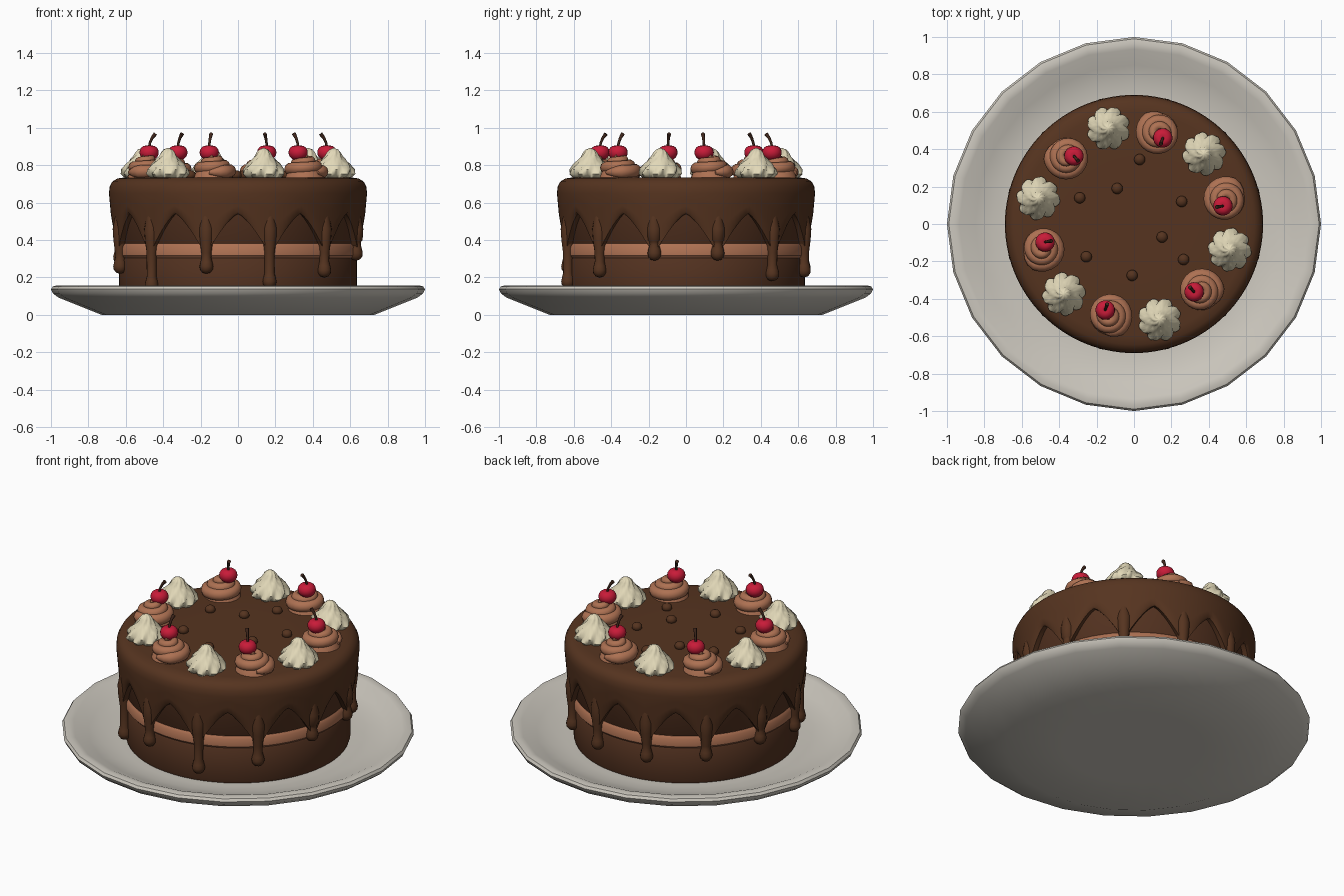
import bpy, bmesh, math
from math import sin, cos, pi, radians
from mathutils import Vector, Matrix

if "Cube" in bpy.data.objects:
    bpy.data.objects.remove(bpy.data.objects["Cube"])


def material(name, rgb):
    m = bpy.data.materials.new(name)
    m.diffuse_color = (*rgb, 1)
    m.use_nodes = True
    m.node_tree.nodes["Principled BSDF"].inputs["Base Color"].default_value = m.diffuse_color
    return m


GLAZE = material("dark chocolate glaze", (0.092, 0.034, 0.014))
SPONGE = material("chocolate sponge", (0.085, 0.031, 0.014))
MOUSSE = material("milk chocolate cream", (0.42, 0.165, 0.085))
CREAM = material("vanilla cream", (0.76, 0.69, 0.48))
CHERRY = material("cherry red", (0.58, 0.011, 0.04))
STEM = material("stem brown", (0.05, 0.019, 0.011))
PLATE = material("stoneware", (0.60, 0.57, 0.51))


def loft(name, rings, mat, angle=40, place=None):
    """Skin a list of equal-length closed rings, cap both ends."""
    bm = bmesh.new()
    vs = [[bm.verts.new(p) for p in ring] for ring in rings]
    n = len(vs[0])
    for a, b in zip(vs, vs[1:]):
        for i in range(n):
            j = (i + 1) % n
            bm.faces.new((a[i], a[j], b[j], b[i]))
    bm.faces.new(vs[0])
    bm.faces.new(vs[-1])
    bmesh.ops.recalc_face_normals(bm, faces=bm.faces)
    me = bpy.data.meshes.new(name)
    bm.to_mesh(me)
    bm.free()
    me.materials.append(mat)
    ob = bpy.data.objects.new(name, me)
    bpy.context.collection.objects.link(ob)
    if place is not None:
        ob.matrix_world = place
    bpy.ops.object.select_all(action='DESELECT')
    ob.select_set(True)
    bpy.context.view_layer.objects.active = ob
    bpy.ops.object.shade_smooth_by_angle(angle=radians(angle))
    return ob


def lathe(name, profile, n, mat, angle=40, place=None):
    rings = [[(r * cos(2 * pi * i / n), r * sin(2 * pi * i / n), z) for i in range(n)]
             for r, z in profile]
    return loft(name, rings, mat, angle, place)


def tube(name, path, radii, n, mat, place=None):
    """Sweep a circle along a path with varying radius."""
    pts = [Vector(p) for p in path]
    rings = []
    for k, p in enumerate(pts):
        t = (pts[min(k + 1, len(pts) - 1)] - pts[max(k - 1, 0)]).normalized()
        side = t.cross(Vector((0, 0, 1)))
        side = side.normalized() if side.length > 1e-4 else Vector((0, 1, 0))
        up = side.cross(t)
        rings.append([p + radii[k] * (cos(2 * pi * i / n) * side + sin(2 * pi * i / n) * up)
                      for i in range(n)])
    return loft(name, rings, mat, 60, place)


def ball(r, sz, dent=0.0, n=10):
    """Profile of a squashed sphere with an optional dimple on top."""
    out = []
    for k in range(n + 1):
        a = -pi / 2 + pi * k / n
        z = r * sz * sin(a)
        if k > n * 0.6:
            z -= dent * (1 - cos(a)) ** 2
        out.append((max(r * cos(a), 0.001), z))
    return out


def spot(deg, r, z):
    """Place on the cake top, local x pointing outwards."""
    a = radians(deg)
    return Matrix.Translation((r * cos(a), r * sin(a), z)) @ Matrix.Rotation(a, 4, 'Z')


# Plate
lathe("plate", [(0.4, 0), (0.73, 0), (0.85, 0.048), (0.96, 0.092), (0.99, 0.115), (1, 0.137),
                (0.99, 0.152), (0.965, 0.158), (0.935, 0.152), (0.85, 0.115), (0.76, 0.092),
                (0.68, 0.085), (0.3, 0.085)], 24, PLATE)

# Sponge layers and filling
lathe("lower_sponge", [(0.3, 0.08), (0.63, 0.08), (0.637, 0.1), (0.637, 0.295), (0.625, 0.312),
                       (0.3, 0.312)], 64, SPONGE)
lathe("filling", [(0.3, 0.305), (0.635, 0.305), (0.647, 0.318), (0.647, 0.365), (0.635, 0.38),
                  (0.3, 0.38)], 64, MOUSSE)
lathe("upper_sponge", [(0.3, 0.375), (0.63, 0.375), (0.637, 0.385), (0.637, 0.68), (0.3, 0.68)],
      64, SPONGE)

# Glaze with a pointed-arch lower edge
N = 192


def edge(i):
    u = abs((360 * i / N + 15) % 30 - 15) / 15
    return 0.54 - 0.22 * u ** 1.35


def glaze_ring(fn):
    out = []
    for i in range(N):
        r, z = fn(i)
        a = 2 * pi * i / N
        out.append((r * cos(a), r * sin(a), z))
    return out


def side(f):
    def fn(i):
        z = 0.65 + (edge(i) - 0.65) * f
        return 0.69 - 0.09 * (0.65 - z), z
    return fn


rings = [glaze_ring(lambda i, p=p: p) for p in
         [(0.3, 0.735), (0.6, 0.735), (0.645, 0.729), (0.672, 0.712), (0.686, 0.685)]]
rings += [glaze_ring(side(f)) for f in (0, 0.3, 0.6, 0.9)]
rings.append(glaze_ring(lambda i: (0.667, edge(i))))
rings.append(glaze_ring(lambda i: (0.632, edge(i) + 0.01)))
rings.append(glaze_ring(lambda i: (0.625, 0.7)))
loft("glaze", rings, GLAZE, 50)

# Drips: one between each pair of arches, with their own lengths
ENDS = [0.29, 0.18, 0.20, 0.21, 0.23, 0.27, 0.22, 0.12, 0.22, 0.14, 0.20, 0.29]
for k, b in enumerate(ENDS):
    prof = [(0.003, b), (0.022, b + 0.006), (0.034, b + 0.022), (0.037, b + 0.04),
            (0.032, b + 0.062), (0.026, b + 0.085), (0.027, max(b + 0.1, 0.33)),
            (0.036, 0.40), (0.04, 0.46), (0.02, 0.56)]
    lathe(f"drip_{k}", prof, 14, GLAZE, 60, spot(15 + 30 * k, 0.653, 0))

# Piped rosette path: a spiral winding up and inwards
STEPS = 64
spiral, thick = [], []
for k in range(STEPS + 1):
    t = k / STEPS
    a = 2 * pi * 2.9 * t
    r = 0.09 * (1 - t) ** 0.85 + 0.004
    spiral.append((r * cos(a), r * sin(a), 0.028 + 0.085 * t))
    thick.append((0.037 - 0.017 * t) * min(1, 0.3 + k / 4))

for k in range(6):
    deg = 15 + 60 * k
    # Milk chocolate rosette
    at = spot(deg, 0.505, 0.733)
    tube(f"rosette_{k}", spiral, thick, 10, MOUSSE, at)
    lathe(f"rosette_core_{k}", [(0.105, 0), (0.09, 0.04), (0.05, 0.08), (0.02, 0.105)],
          20, MOUSSE, 60, at)
    # Cherry with an inward leaning stem
    at = spot(deg - 3.5, 0.485, 0.868)
    lathe(f"cherry_{k}", ball(0.052, 0.86, 0.012), 18, CHERRY, 70, at)
    tube(f"cherry_stem_{k}", [(0, 0, 0.025), (-0.004, 0, 0.05), (-0.016, 0, 0.077), (-0.034, 0, 0.1)],
         [0.007, 0.007, 0.008, 0.011], 8, STEM, at)
    # Vanilla star-piped kiss with twisted flutes
    rings = []
    for r, z, tw in [(0.085, 0, 0), (0.104, 0.02, 0.1), (0.1, 0.045, 0.3), (0.08, 0.075, 0.55),
                     (0.057, 0.1, 0.85), (0.042, 0.118, 1.1), (0.034, 0.135, 1.3),
                     (0.022, 0.15, 1.5), (0.005, 0.158, 1.6)]:
        ring = []
        for i in range(64):
            a = 2 * pi * i / 64
            q = r * (0.87 + 0.26 * abs(cos(4 * (a - tw))))
            ring.append((q * cos(a), q * sin(a), z))
        rings.append(ring)
    loft(f"cream_kiss_{k}", rings, CREAM, 60, spot(deg + 30, 0.53, 0.733))

# Chocolate drops scattered on the middle
for k, (x, y) in enumerate([(0.03, 0.345), (-0.09, 0.19), (-0.29, 0.14), (0.255, 0.12),
                            (0.15, -0.07), (0.265, -0.19), (-0.255, -0.175), (-0.01, -0.275)]):
    lathe(f"chocolate_drop_{k}", ball(0.03, 0.85), 14, GLAZE, 70,
          Matrix.Translation((x, y, 0.747)))
